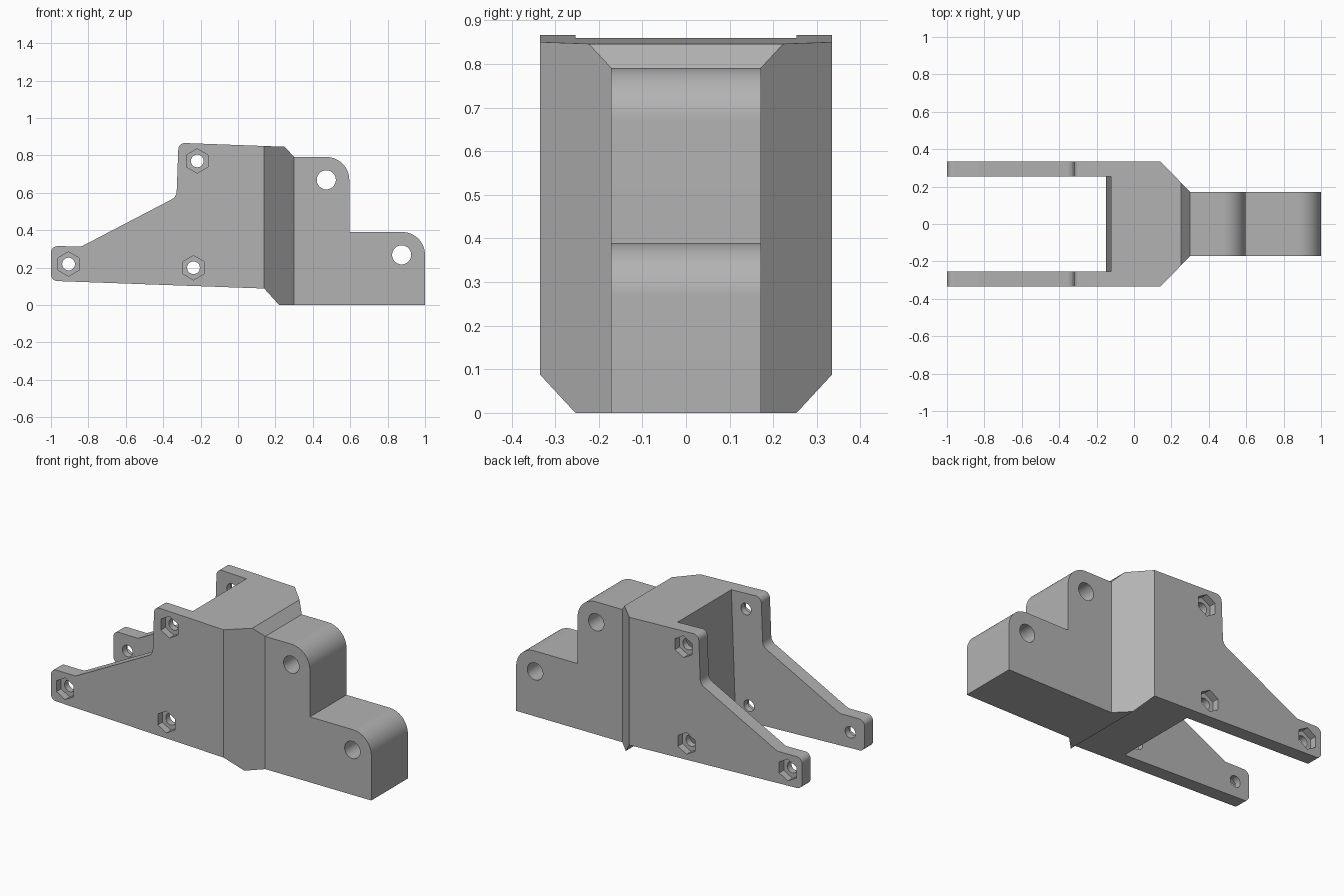
import bpy
import bmesh
import math
from mathutils import Vector

cube = bpy.data.objects.get("Cube")
if cube:
    bpy.data.objects.remove(cube, do_unlink=True)

grey = bpy.data.materials.new("mid grey")
grey.use_nodes = True
colour = (0.45, 0.45, 0.45, 1)
grey.diffuse_color = colour
grey.node_tree.nodes["Principled BSDF"].inputs["Base Color"].default_value = colour


def rounded(corners, steps=14):
    """Outline points from (a, b, radius) corners, filleted where radius > 0."""
    out = []
    for i, (a, b, r) in enumerate(corners):
        p = Vector((a, b))
        if r == 0:
            out.append(p)
            continue
        u = (Vector(corners[i - 1][:2]) - p).normalized()
        v = (Vector(corners[(i + 1) % len(corners)][:2]) - p).normalized()
        half = u.angle(v) / 2
        centre = p + (u + v).normalized() * r / math.sin(half)
        start = p + u * r / math.tan(half) - centre
        end = p + v * r / math.tan(half) - centre
        sweep = math.pi - 2 * half
        for k in range(steps + 1):
            t = k / steps
            out.append(centre + (start * math.sin((1 - t) * sweep)
                                 + end * math.sin(t * sweep)) / math.sin(sweep))
    return out


def prism(name, points, axis, low, high):
    """Extrude an outline along y (points are x, z) or z (points are x, y)."""
    def place(p, d):
        return (p[0], d, p[1]) if axis == "y" else (p[0], p[1], d)
    bm = bmesh.new()
    bottom = [bm.verts.new(place(p, low)) for p in points]
    top = [bm.verts.new(place(p, high)) for p in points]
    bm.faces.new(bottom)
    bm.faces.new(top)
    n = len(points)
    for i in range(n):
        j = (i + 1) % n
        bm.faces.new((bottom[i], bottom[j], top[j], top[i]))
    bmesh.ops.recalc_face_normals(bm, faces=bm.faces)
    mesh = bpy.data.meshes.new(name)
    bm.to_mesh(mesh)
    bm.free()
    obj = bpy.data.objects.new(name, mesh)
    bpy.context.collection.objects.link(obj)
    mesh.materials.append(grey)
    return obj


def ring(x, z, r, sides):
    return [(x + r * math.sin(2 * math.pi * k / sides),
             z + r * math.cos(2 * math.pi * k / sides)) for k in range(sides)]


def combine(target, tool, operation):
    tool.hide_render = True
    mod = target.modifiers.new(operation, "BOOLEAN")
    mod.operation = operation
    mod.solver = "EXACT"
    mod.object = tool
    bpy.context.view_layer.objects.active = target
    bpy.ops.object.modifier_apply(modifier=mod.name)
    bpy.data.objects.remove(tool, do_unlink=True)


# Side outline of the whole bracket
side = rounded([
    (-1, 0.129, 0.035), (-1, 0.315, 0.035), (-0.837, 0.313, 0.03),
    (-0.329, 0.578, 0.05), (-0.318, 0.867, 0.035), (0.25, 0.846, 0),
    (0.3, 0.791, 0), (0.595, 0.791, 0.122), (0.595, 0.39, 0),
    (1, 0.39, 0.122), (1, 0, 0), (0.22, 0, 0), (0.14, 0.088, 0)])
bracket = prism("bracket_body", side, "y", -0.5, 0.5)

# Plan outline: wide forked half tapering to the narrow stepped half
edge = [(-1.2, 0.335), (0.14, 0.335), (0.3, 0.172), (1.2, 0.172)]
plan = edge + [(x, -y) for x, y in reversed(edge)]
combine(bracket, prism("plan_tool", plan, "z", -0.3, 1.2), "INTERSECT")

# Open slot between the two arms, closed by a slightly leaning wall
slot = [(-1.3, -0.1), (-0.157, -0.1), (-0.113, 1.1), (-1.3, 1.1)]
combine(bracket, prism("slot_tool", slot, "y", -0.2535, 0.2535), "DIFFERENCE")

# Pivot holes through the stepped half
for x, z in ((0.472, 0.669), (0.875, 0.268)):
    combine(bracket, prism("pivot_tool", ring(x, z, 0.051, 40), "y", -0.6, 0.6), "DIFFERENCE")

# Bolt holes through both arms, with hexagonal pockets on the outer faces
for x, z in ((-0.906, 0.219), (-0.218, 0.77), (-0.238, 0.199)):
    combine(bracket, prism("bolt_tool", ring(x, z, 0.034, 32), "y", -0.6, 0.6), "DIFFERENCE")
    for low, high in ((-0.5, -0.292), (0.292, 0.5)):
        combine(bracket, prism("pocket_tool", ring(x, z, 0.065, 6), "y", low, high), "DIFFERENCE")

# Smooth the rounded corners while the flat faces stay flat
bpy.ops.object.select_all(action="DESELECT")
bracket.select_set(True)
bpy.context.view_layer.objects.active = bracket
bpy.ops.object.shade_smooth_by_angle(angle=math.radians(25))
weighted = bracket.modifiers.new("flat faces", "WEIGHTED_NORMAL")
weighted.keep_sharp = True
